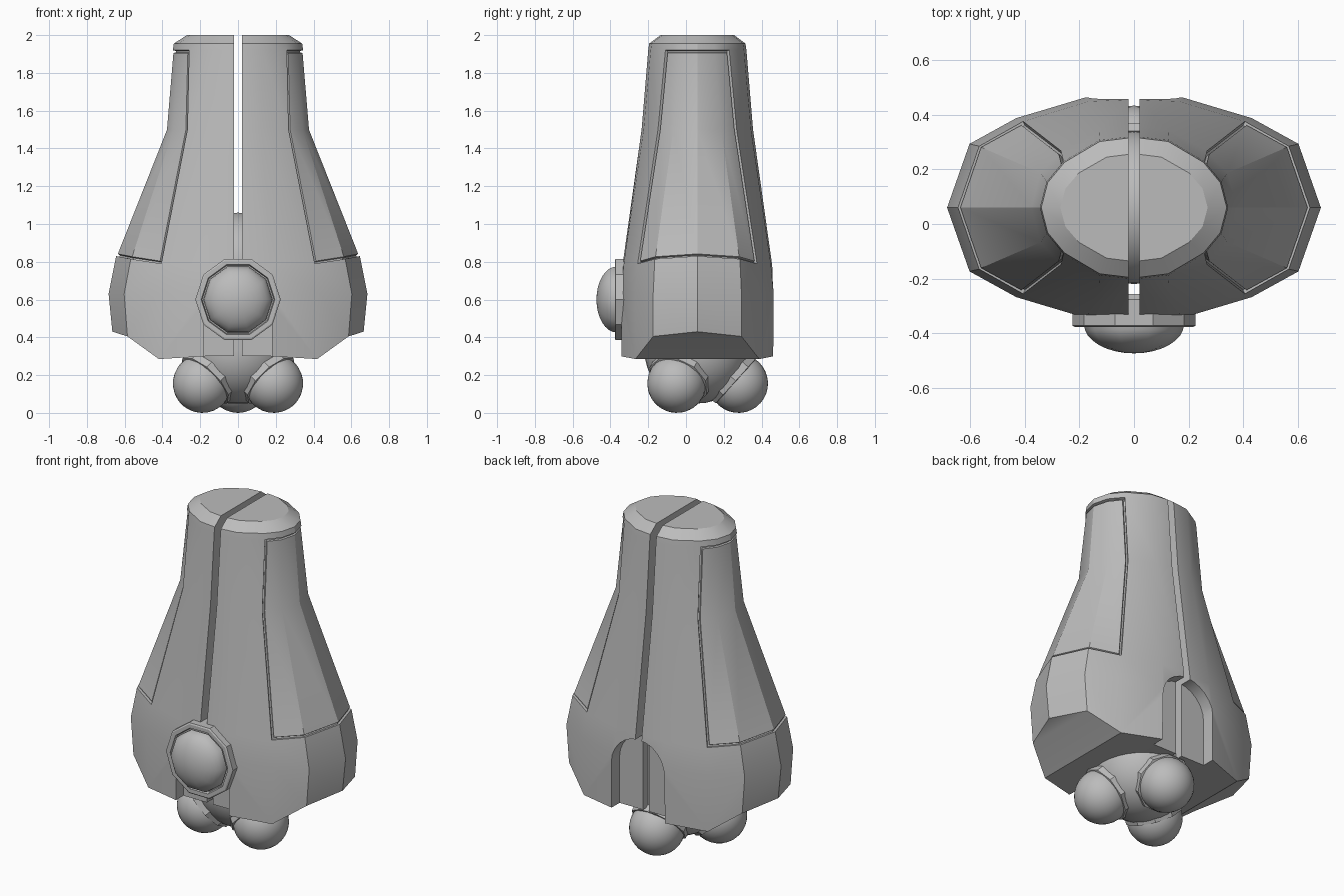
import bpy, bmesh, math
from mathutils import Vector, Matrix

cube = bpy.data.objects.get("Cube")
if cube:
    bpy.data.objects.remove(cube, do_unlink=True)

grey = bpy.data.materials.new("plain_grey")
grey.use_nodes = True
COLOUR = (0.5, 0.5, 0.5, 1)
grey.diffuse_color = COLOUR
grey.node_tree.nodes["Principled BSDF"].inputs["Base Color"].default_value = COLOUR
MID = 0.06  # y of the body axis


def add_object(name, bm):
    bmesh.ops.recalc_face_normals(bm, faces=bm.faces)
    mesh = bpy.data.meshes.new(name)
    bm.to_mesh(mesh)
    bm.free()
    ob = bpy.data.objects.new(name, mesh)
    bpy.context.collection.objects.link(ob)
    mesh.materials.append(grey)
    return ob


def activate(ob):
    bpy.ops.object.select_all(action='DESELECT')
    ob.select_set(True)
    bpy.context.view_layer.objects.active = ob


def smooth(ob, degrees=30):
    activate(ob)
    bpy.ops.object.shade_smooth_by_angle(angle=math.radians(degrees))


def lathe(name, profile, sides, centre, axis, turn=0.0, degrees=30):
    """Revolve (radius, height) points about an axis through centre."""
    bm = bmesh.new()
    rings = []
    for r, h in profile:
        rings.append([bm.verts.new((r * math.cos(a), r * math.sin(a), h))
                      for a in (math.tau * i / sides + turn for i in range(sides))])
    for low, high in zip(rings, rings[1:]):
        for i in range(sides):
            j = (i + 1) % sides
            bm.faces.new((low[i], low[j], high[j], high[i]))
    bm.faces.new(rings[0])
    bm.faces.new(rings[-1])
    bmesh.ops.remove_doubles(bm, verts=bm.verts, dist=1e-5)
    rot = Vector(axis).to_track_quat('Z', 'Y').to_matrix().to_4x4()
    bm.transform(Matrix.Translation(centre) @ rot)
    ob = add_object(name, bm)
    smooth(ob, degrees)
    return ob


# Half body: lofted cross-sections, each (height, half width, half depth)
LOW = [(1, 0), (.88, .57), (.63, .8), (.26, .985)]
HIGH = [(1, 0), (.93, .36), (.75, .65), (.37, .95)]
ROWS = [(.3, .665, .41), (.63, .685, .41), (.8, .645, .395), (1.5, .38, .295),
        (1.92, .345, .26), (1.955, .34, .255), (2, .27, .195)]
BASE = [.43, .405, .285, .3, .3]
PANEL_BASE = [.83, .815, .79, .79, .79]
SLIT = 0.021

bm = bmesh.new()
rings = []
for n, (z, w, d) in enumerate(ROWS):
    t = min(max((z - .8) / 1.12, 0), 1)
    points = []
    for c in range(5):
        height = BASE[c] if n == 0 else PANEL_BASE[c] if n == 2 else z
        if c == 4:
            points.append((SLIT, d, height))
        else:
            a, b = Vector(LOW[c]).lerp(Vector(HIGH[c]), t)
            points.append((a * w, b * d, height))
    loop = [(x, MID + y, h) for x, y, h in reversed(points)]
    loop += [(x, MID - y, h) for x, y, h in points[1:]]
    rings.append([bm.verts.new(p) for p in loop])
panel = []
for n, (low, high) in enumerate(zip(rings, rings[1:])):
    for i in range(9):
        j = (i + 1) % 9
        f = bm.faces.new((low[i], low[j], high[j], high[i]))
        if n in (2, 3) and 2 <= i <= 5:
            panel.append(f)
for ring in (rings[0], rings[-1]):
    for i in range(3):
        bm.faces.new((ring[i], ring[i + 1], ring[7 - i], ring[8 - i]))
    bm.faces.new(ring[3:6])
bmesh.ops.recalc_face_normals(bm, faces=bm.faces)

# Side panel: a narrow groove around a plate
for thick, depth in ((.003, -.016), (.008, 0), (.003, .012)):
    bmesh.ops.inset_region(bm, faces=panel, thickness=thick, depth=depth,
                           use_even_offset=True, use_boundary=True)
body = add_object("split_body", bm)


# Arched notches at the foot of the front and back
def arch_cutter(name, y0, y1):
    bm = bmesh.new()
    outline = [(-.18, .1), (.18, .1)]
    outline += [(.18 * math.cos(math.pi * i / 12), .58 + .18 * math.sin(math.pi * i / 12))
                for i in range(13)]
    face = bm.faces.new([bm.verts.new((x, y0, z)) for x, z in outline])
    ext = bmesh.ops.extrude_face_region(bm, geom=[face])
    moved = [v for v in ext["geom"] if isinstance(v, bmesh.types.BMVert)]
    bmesh.ops.translate(bm, verts=moved, vec=(0, y1 - y0, 0))
    ob = add_object(name, bm)
    ob.hide_render = True
    return ob


for cutter in (arch_cutter("back_notch_cutter", .385, .7),
               arch_cutter("front_notch_cutter", -.6, -.27)):
    cut = body.modifiers.new("notch", 'BOOLEAN')
    cut.object = cutter
    cut.solver = 'EXACT'
    activate(body)
    bpy.ops.object.modifier_apply(modifier=cut.name)
    bpy.data.objects.remove(cutter, do_unlink=True)
smooth(body, 28)
mirror = body.modifiers.new("other_half", 'MIRROR')
mirror.use_mirror_merge = False


# Inner core: a capsule that shows in the slit and under the body
def arc(radius, start, end, steps, lift=0.0):
    angles = [math.radians(start + (end - start) * i / steps) for i in range(steps + 1)]
    return [(max(radius * math.cos(a), 0), radius * math.sin(a) + lift) for a in angles]


R = 0.28
lathe("inner_core", arc(R, -90, 0, 10, .33) + arc(R, 0, 90, 10, .78),
      32, (0, MID, 0), (0, 0, 1))

# Front lamp: ten-sided collar and a shallow dome
FLAT = math.radians(18)
lathe("front_collar", [(.2, 0), (.226, .02), (.226, .115), (.218, .12), (.195, .12), (.19, .1)],
      10, (0, -.257, .6), (0, -1, 0), FLAT * 0, 25)
dome = [(r, h * .58) for r, h in arc(.183, 0, 90, 8)]
lathe("front_dome", dome, 10, (0, -.368, .6), (0, -1, 0), FLAT * 0, 60)

# Three ball feet in tilted collars
for name, degrees in (("back", 90), ("left", -30), ("right", 210)):
    a = math.radians(degrees)
    out = Vector((math.cos(a), math.sin(a), 0))
    centre = Vector((0, MID, .156)) + out * .218
    tilt = (out - Vector((0, 0, .9))).normalized()
    lathe(name + "_ball", arc(.156, -90, 90, 16), 32, centre, tilt)
    lathe(name + "_ball_collar", [(.15, -.05), (.168, -.04), (.168, 0), (.15, .004)],
          10, centre - tilt * .02, tilt, 0, 25)
